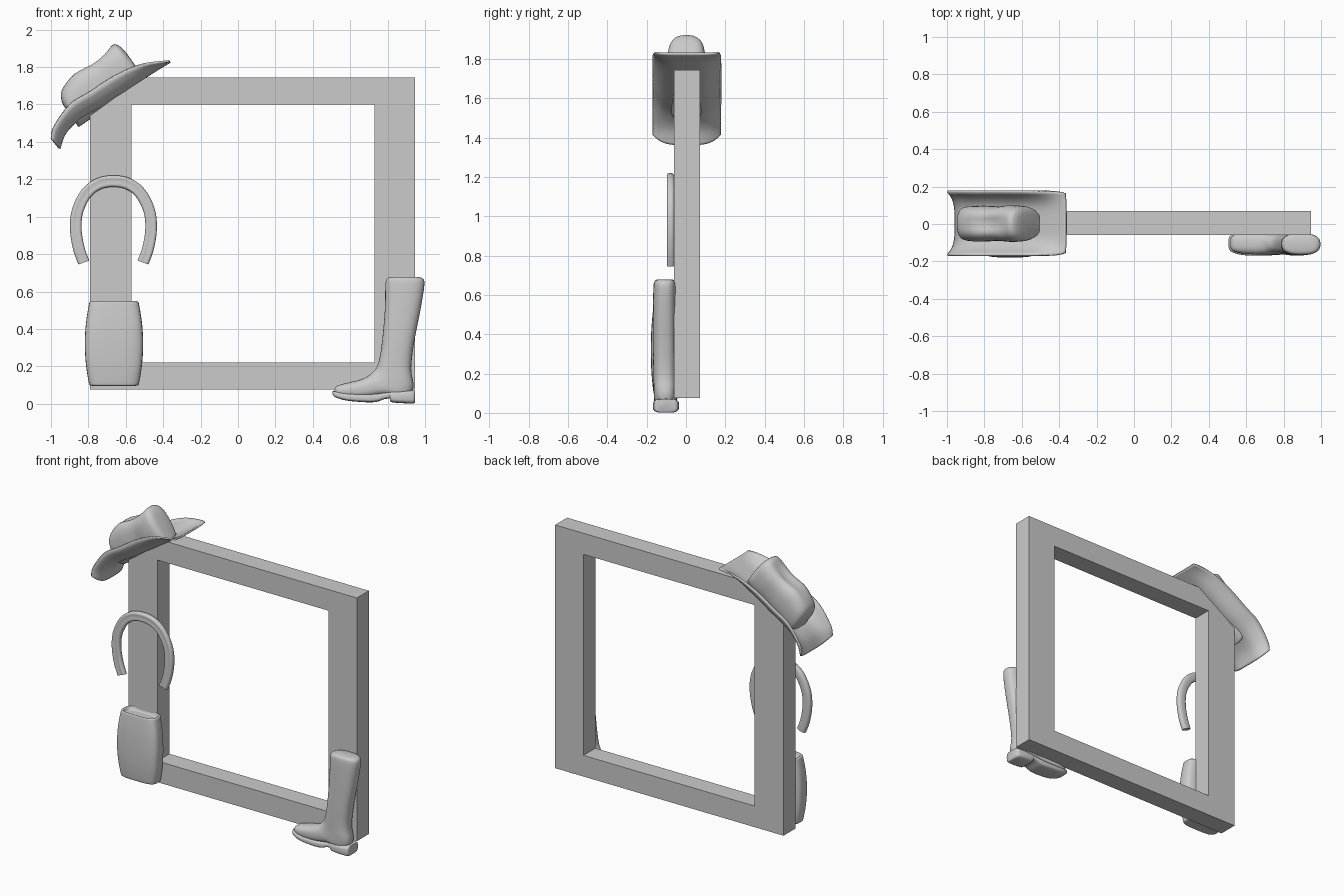
import bpy, bmesh, math
from mathutils import Vector


def finish(name, bm, smooth=True):
    bmesh.ops.recalc_face_normals(bm, faces=bm.faces)
    me = bpy.data.meshes.new(name)
    bm.to_mesh(me)
    bm.free()
    ob = bpy.data.objects.new(name, me)
    bpy.context.collection.objects.link(ob)
    if smooth:
        bpy.ops.object.select_all(action='DESELECT')
        ob.select_set(True)
        bpy.context.view_layer.objects.active = ob
        bpy.ops.object.shade_smooth_by_angle(angle=math.radians(45))
    return ob


def spline(rows, steps):
    """Catmull-Rom interpolation of equal-length tuples."""
    out, n = [], len(rows)
    for i in range(n - 1):
        p = [rows[max(i - 1, 0)], rows[i], rows[i + 1], rows[min(i + 2, n - 1)]]
        for k in range(steps):
            t = k / steps
            out.append([0.5 * (2 * b + (c - a) * t + (2 * a - 5 * b + 4 * c - d) * t * t
                               + (3 * b - a - 3 * c + d) * t ** 3) for a, b, c, d in zip(*p)])
    return out + [list(rows[-1])]


def section(a, b, y0, y1, dent=0.0):
    """Row: centre, half axis A (towards a), half axis B (along y), dent on the A side."""
    c = ((a[0] + b[0]) / 2, (y0 + y1) / 2, (a[1] + b[1]) / 2)
    return (*c, (a[0] - b[0]) / 2, 0, (a[1] - b[1]) / 2, 0, (y1 - y0) / 2, 0, dent)


def loft(name, rows, power=3.0, sides=32, steps=4):
    def se(v):
        return math.copysign(abs(v) ** (2 / power), v)
    bm = bmesh.new()
    rings = []
    for r in spline(rows, steps):
        c, A, B = Vector(r[:3]), Vector(r[3:6]), Vector(r[6:9])
        ring = []
        for i in range(sides):
            t = 2 * math.pi * i / sides
            ca, sa = se(math.cos(t)), se(math.sin(t))
            if ca > 0:
                ca -= r[9] * math.exp(-(sa / 0.4) ** 2)
            ring.append(bm.verts.new(c + A * ca + B * sa))
        rings.append(ring)
    for p, q in zip(rings, rings[1:]):
        for i in range(sides):
            j = (i + 1) % sides
            bm.faces.new((p[i], p[j], q[j], q[i]))
    bm.faces.new(rings[0])
    bm.faces.new(rings[-1])
    return finish(name, bm)


# Square picture frame
bm = bmesh.new()
loops = []
for x0, x1, z0, z1 in ((-0.79, 0.945, 0.075, 1.745), (-0.57, 0.73, 0.22, 1.60)):
    for y in (-0.06, 0.07):
        loops.append([bm.verts.new((x, y, z)) for x, z in ((x0, z0), (x1, z0), (x1, z1), (x0, z1))])
of, ob_, inf, inb = loops
for p, q in ((of, ob_), (ob_, inb), (inb, inf), (inf, of)):
    for i in range(4):
        j = (i + 1) % 4
        bm.faces.new((p[i], p[j], q[j], q[i]))
finish("frame", bm, smooth=False)

# Hat brim: low centre line, sides curled up
low = [(-0.955, 1.364), (-0.922, 1.449), (-0.85, 1.52), (-0.73, 1.594),
       (-0.58, 1.69), (-0.45, 1.775), (-0.362, 1.828)]
high = [(-0.998, 1.417), (-0.985, 1.48), (-0.90, 1.60), (-0.794, 1.668),
        (-0.66, 1.754), (-0.52, 1.813), (-0.366, 1.832)]
bm = bmesh.new()
grid = []
stations = spline([(*l, *h) for l, h in zip(low, high)], 5)
for k, (lx, lz, hx, hz) in enumerate(stations):
    half = 0.171 - 0.012 * max(0, (k - len(stations) + 4) / 3) ** 2
    row = []
    for i in range(25):
        t = i / 12 - 1
        w = abs(t) ** 4
        row.append(bm.verts.new((lx + (hx - lx) * w, 0.004 + half * t, lz + (hz - lz) * w)))
    grid.append(row)
for p, q in zip(grid, grid[1:]):
    for i in range(24):
        bm.faces.new((p[i], p[i + 1], q[i + 1], q[i]))
brim = finish("hat_brim", bm)
sol = brim.modifiers.new("thickness", 'SOLIDIFY')
sol.thickness = 0.01
sol.offset = 0

# Hat crown: sections along the tilted length (u, top height, half width, crease)
def tilt(u, v):
    return (-0.72 + 0.82 * u - 0.57 * v, 1.68 + 0.57 * u + 0.82 * v)


crown = [(-0.224, 0.05, 0.04, 0), (-0.215, 0.085, 0.075, 0), (-0.18, 0.127, 0.092, 0),
         (-0.08, 0.166, 0.096, 0.1), (0.03, 0.157, 0.092, 0.2), (0.11, 0.160, 0.098, 0.12),
         (0.178, 0.168, 0.092, 0), (0.205, 0.138, 0.075, 0), (0.214, 0.08, 0.05, 0)]
loft("hat_crown", [section(tilt(u, v), tilt(u, -0.09), 0.002 - w, 0.002 + w, d)
                   for u, v, w, d in crown], power=2.7)

# Horseshoe: mirrored path with a grooved front
half = [(0.158, 0.755), (0.185, 0.83), (0.201, 0.93), (0.192, 1.03), (0.145, 1.125), (0.078, 1.176)]
path = [(-0.666 - x, z) for x, z in half] + [(-0.666, 1.19)] + [(-0.666 + x, z) for x, z in half[::-1]]
rows = []
for i, (x, z) in enumerate(path):
    a, b = path[max(i - 1, 0)], path[min(i + 1, len(path) - 1)]
    d = Vector((b[0] - a[0], 0, b[1] - a[1])).normalized()
    rows.append((x, -0.079, z, 0, -0.021, 0, -d.z * 0.031, 0, d.x * 0.031, 0.3))
loft("horseshoe", rows, power=2.8, sides=24, steps=6)

# Barrel: flattened, bulging, with a recessed top (z, half width, front, back)
barrel = [(0.525, 0.09, -0.14, -0.075), (0.527, 0.108, -0.15, -0.065), (0.546, 0.118, -0.157, -0.056),
          (0.546, 0.128, -0.163, -0.052), (0.53, 0.134, -0.167, -0.05), (0.43, 0.150, -0.176, -0.05),
          (0.32, 0.156, -0.179, -0.05), (0.21, 0.150, -0.176, -0.05), (0.115, 0.135, -0.167, -0.05),
          (0.098, 0.126, -0.161, -0.054), (0.096, 0.10, -0.15, -0.065)]
loft("barrel", [section((-0.663 + w, z), (-0.663 - w, z), f, b) for z, w, f, b in barrel], power=3.6)

# Boot upper: from the shaft top down and round to the toe
boot = [((0.82, 0.678), (0.965, 0.678), -0.148, -0.068), ((0.795, 0.668), (0.99, 0.668), -0.161, -0.055),
        ((0.788, 0.63), (0.996, 0.63), -0.166, -0.05), ((0.785, 0.5), (0.975, 0.5), -0.168, -0.05),
        ((0.77, 0.33), (0.942, 0.33), -0.168, -0.05), ((0.755, 0.235), (0.926, 0.19), -0.166, -0.05),
        ((0.738, 0.19), (0.938, 0.09), -0.165, -0.048), ((0.715, 0.165), (0.90, 0.03), -0.164, -0.046),
        ((0.69, 0.145), (0.79, 0.045), -0.163, -0.045), ((0.65, 0.128), (0.68, 0.03), -0.163, -0.044),
        ((0.58, 0.111), (0.59, 0.03), -0.158, -0.047), ((0.53, 0.096), (0.535, 0.04), -0.145, -0.06),
        ((0.514, 0.075), (0.517, 0.055), -0.125, -0.08)]
loft("boot_upper", [section(*s) for s in boot], power=2.6)

# Boot sole and heel (x, top, bottom, front, back)
sole = [(0.506, 0.068, 0.05, -0.125, -0.08), (0.52, 0.066, 0.035, -0.148, -0.058),
        (0.58, 0.056, 0.017, -0.166, -0.04), (0.68, 0.052, 0.008, -0.169, -0.036),
        (0.74, 0.054, 0.010, -0.167, -0.037), (0.785, 0.06, 0.025, -0.164, -0.04),
        (0.835, 0.068, 0.03, -0.164, -0.04)]
heel = [(0.812, 0.066, 0.02, -0.162, -0.042), (0.822, 0.068, 0.008, -0.166, -0.038),
        (0.88, 0.07, 0.003, -0.168, -0.036), (0.935, 0.072, 0.001, -0.162, -0.042),
        (0.947, 0.07, 0.008, -0.15, -0.055)]
for name, parts in (("boot_sole", sole), ("boot_heel", heel)):
    loft(name, [section((x, t), (x, b), f, k) for x, t, b, f, k in parts], power=4)
